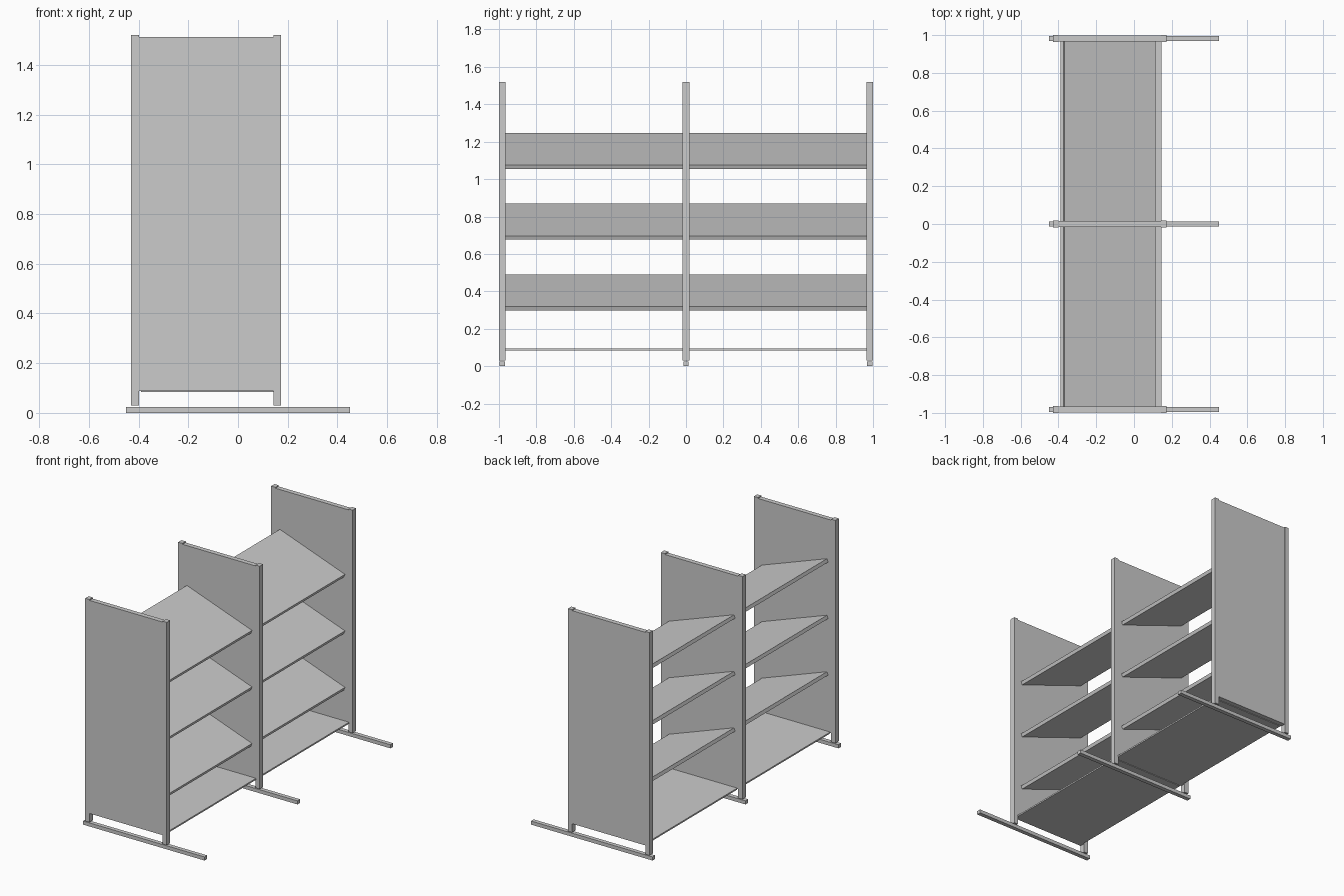
import bpy
import bmesh
from mathutils import Vector

if "Cube" in bpy.data.objects:
    bpy.data.objects.remove(bpy.data.objects["Cube"])


def prism(name, profile, y0, y1):
    """Extrude an x-z outline along y."""
    bm = bmesh.new()
    face = bm.faces.new([bm.verts.new((x, y0, z)) for x, z in profile])
    ext = bmesh.ops.extrude_face_region(bm, geom=[face])
    verts = [v for v in ext["geom"] if isinstance(v, bmesh.types.BMVert)]
    bmesh.ops.translate(bm, verts=verts, vec=Vector((0, y1 - y0, 0)))
    bmesh.ops.recalc_face_normals(bm, faces=bm.faces)
    mesh = bpy.data.meshes.new(name)
    bm.to_mesh(mesh)
    bm.free()
    obj = bpy.data.objects.new(name, mesh)
    bpy.context.collection.objects.link(obj)
    return obj


def box(name, x0, x1, y0, y1, z0, z1):
    return prism(name, [(x0, z0), (x1, z0), (x1, z1), (x0, z1)], y0, y1)


# Upright frames: foot bar, two posts and an infill panel
for label, y in (("near", -0.982), ("middle", 0.0), ("far", 0.982)):
    box(f"{label}_foot_bar", -0.45, 0.45, y - 0.014, y + 0.014, 0.0, 0.024)
    box(f"{label}_back_post", -0.43, -0.399, y - 0.018, y + 0.018, 0.03, 1.52)
    box(f"{label}_front_post", 0.143, 0.173, y - 0.018, y + 0.018, 0.03, 1.52)
    box(f"{label}_panel", -0.399, 0.143, y - 0.016, y + 0.016, 0.088, 1.513)

# Shelves in both bays: one flat base and three sloping ones
for bay, y0, y1 in (("near", -0.966, -0.016), ("far", 0.016, 0.966)):
    box(f"{bay}_base_shelf", -0.39, 0.145, y0, y1, 0.084, 0.094)
    for i in range(3):
        z = 0.298 + i * 0.378
        slope = [(0.107, z), (0.115, z + 0.021),
                 (-0.367, z + 0.193), (-0.375, z + 0.172)]
        prism(f"{bay}_sloping_shelf_{i + 1}", slope, y0, y1)
